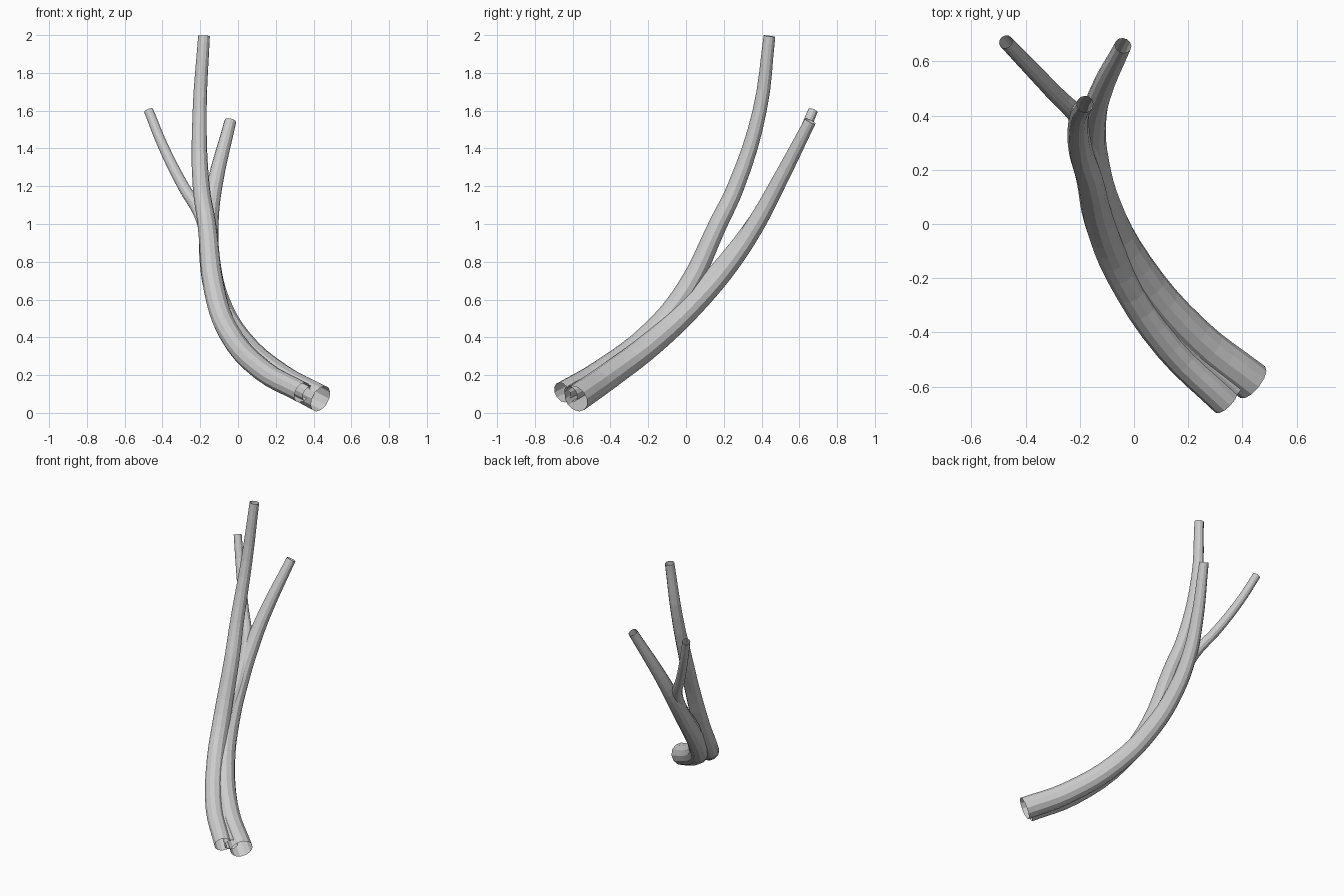
import bpy

grey = bpy.data.materials.new("pale grey")
grey.diffuse_color = (0.6, 0.6, 0.6, 1)


def stem(name, points):
    """Open tapering tube through (x, y, z, radius) points, 12 flat sides."""
    cu = bpy.data.curves.new(name, 'CURVE')
    cu.dimensions = '3D'
    cu.bevel_depth = 1.0
    cu.bevel_resolution = 4
    cu.resolution_u = 4
    sp = cu.splines.new('BEZIER')
    sp.bezier_points.add(len(points) - 1)
    for bp, (x, y, z, r) in zip(sp.bezier_points, points):
        bp.co = (x, y, z)
        bp.radius = r
        bp.handle_left_type = bp.handle_right_type = 'AUTO'
    ob = bpy.data.objects.new(name, cu)
    bpy.context.collection.objects.link(ob)
    bpy.ops.object.select_all(action='DESELECT')
    ob.select_set(True)
    bpy.context.view_layer.objects.active = ob
    bpy.ops.object.convert(target='MESH')
    ob = bpy.context.object
    ob.data.materials.clear()
    ob.data.materials.append(grey)
    ob.data.polygons.foreach_set("use_smooth", [False] * len(ob.data.polygons))
    return ob


# tallest stem
stem("tall_stem", [
    (0.34, -0.655, 0.108, 0.057), (0.13, -0.45, 0.225, 0.058),
    (-0.05, -0.18, 0.43, 0.058), (-0.125, 0.0, 0.65, 0.056),
    (-0.165, 0.17, 1.0, 0.049), (-0.195, 0.265, 1.2, 0.045),
    (-0.203, 0.39, 1.6, 0.037), (-0.18, 0.442, 1.995, 0.031)])

# thick stem leaning to the back
stem("back_stem", [
    (0.437, -0.583, 0.075, 0.074), (0.22, -0.41, 0.195, 0.07),
    (0.01, -0.16, 0.385, 0.065), (-0.105, 0.065, 0.6, 0.06),
    (-0.148, 0.235, 0.8, 0.055), (-0.152, 0.37, 1.0, 0.049),
    (-0.125, 0.48, 1.2, 0.042), (-0.04, 0.658, 1.545, 0.031)])

# thin branch, running between the two stems and splitting off to the left
stem("side_branch", [
    (0.375, -0.61, 0.1, 0.045), (0.17, -0.42, 0.215, 0.045),
    (-0.02, -0.165, 0.41, 0.043), (-0.115, 0.05, 0.63, 0.04),
    (-0.155, 0.265, 0.88, 0.037), (-0.20, 0.385, 1.05, 0.034),
    (-0.29, 0.48, 1.2, 0.031), (-0.40, 0.595, 1.42, 0.028),
    (-0.473, 0.672, 1.6, 0.026)])
